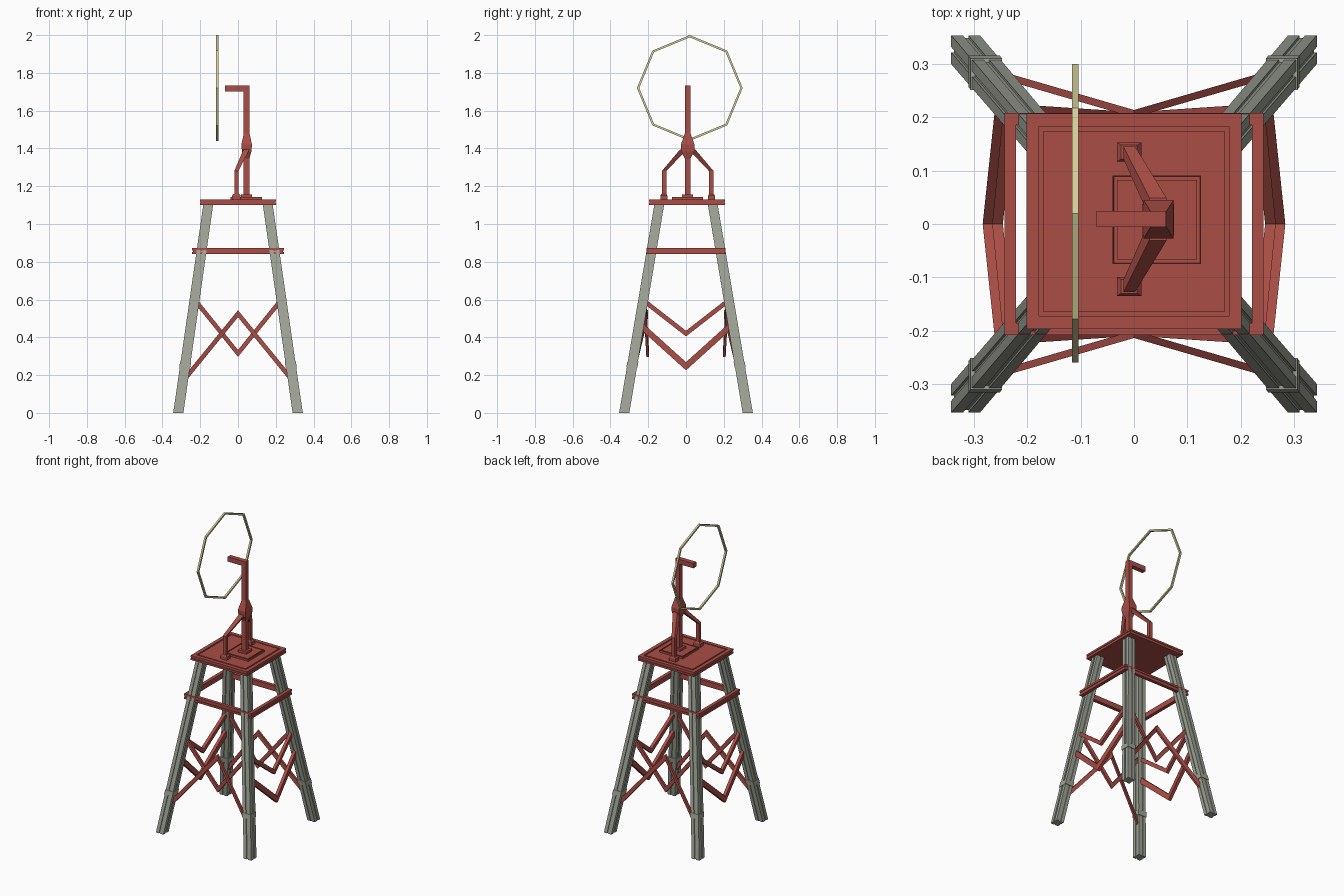
import bpy, bmesh, math

if "Cube" in bpy.data.objects:
    bpy.data.objects.remove(bpy.data.objects["Cube"])


def material(name, rgb):
    m = bpy.data.materials.new(name)
    m.diffuse_color = (*rgb, 1)
    m.use_nodes = True
    m.node_tree.nodes["Principled BSDF"].inputs["Base Color"].default_value = m.diffuse_color
    return m


RED = material("red_paint", (0.40, 0.075, 0.06))
GREY = material("weathered_wood", (0.35, 0.37, 0.31))
BRASS = material("pale_brass", (0.65, 0.62, 0.32))


def loft(name, rings, mat, closed=False):
    """Skin a list of equal-length point rings, capped unless closed."""
    bm = bmesh.new()
    vs = [[bm.verts.new(p) for p in r] for r in rings]
    n, k = len(rings[0]), len(rings)
    for i in range(k if closed else k - 1):
        a, b = vs[i], vs[(i + 1) % k]
        for j in range(n):
            bm.faces.new((a[j], a[(j + 1) % n], b[(j + 1) % n], b[j]))
    if not closed:
        bm.faces.new(vs[0])
        bm.faces.new(vs[-1])
    bmesh.ops.recalc_face_normals(bm, faces=bm.faces)
    me = bpy.data.meshes.new(name)
    bm.to_mesh(me)
    bm.free()
    me.materials.append(mat)
    ob = bpy.data.objects.new(name, me)
    bpy.context.collection.objects.link(ob)
    return ob


def square(x, y, z, hx, hy=None):
    hy = hx if hy is None else hy
    return [(x + a * hx, y + b * hy, z) for a, b in ((-1, -1), (1, -1), (1, 1), (-1, 1))]


def stack(name, x, y, levels, mat=RED):
    """Square rings (z, half size) stacked into one solid."""
    return loft(name, [square(x, y, z, h) for z, h in levels], mat)


# Legs: leaning square posts with a groove down every face
def leg_centre(z):
    t = z / 1.1
    return 0.316 - 0.158 * t, 0.327 - 0.185 * t


def grooved(h, g=0.005, d=0.005):
    side = [(-h, -h), (-g, -h), (-g, -h + d), (g, -h + d), (g, -h)]
    pts = []
    for q in range(4):
        c, s = round(math.cos(q * math.pi / 2)), round(math.sin(q * math.pi / 2))
        pts += [(c * x - s * y, s * x + c * y) for x, y in side]
    return pts


for sx, lr in ((-1, "left"), (1, "right")):
    for sy, fb in ((-1, "front"), (1, "back")):
        def leg_ring(z, h):
            cx, cy = leg_centre(z)
            return [(sx * cx + a, sy * cy + b, z) for a, b in grooved(h)]
        loft(f"{fb}_{lr}_leg", [leg_ring(0, 0.027), leg_ring(1.103, 0.026)], GREY)
        # Band around the lower leg
        rings = []
        for z in (0.24, 0.272):
            cx, cy = leg_centre(z)
            rings.append(square(sx * cx, sy * cy, z, 0.0295))
        loft(f"{fb}_{lr}_leg_band", rings, GREY)


# Bent braces: three-point bars with vertical mitred sections
def brace(name, pts, height, depth, along_x):
    rings = []
    for x, y, z in pts:
        dx, dy = (0, depth / 2) if along_x else (depth / 2, 0)
        rings.append([(x + a * dx, y + a * dy, z + b * height / 2)
                      for a, b in ((-1, -1), (1, -1), (1, 1), (-1, 1))])
    loft(name, rings, RED)


for s, fb in ((-1, "front"), (1, "back")):
    brace(f"{fb}_rising_brace",
          [(-0.265, s * 0.284, 0.20), (0, s * 0.207, 0.525), (0.265, s * 0.284, 0.20)], 0.037, 0.014, True)
    brace(f"{fb}_falling_brace",
          [(-0.21, s * 0.217, 0.575), (0, s * 0.203, 0.315), (0.21, s * 0.217, 0.575)], 0.037, 0.014, True)
for s, lr in ((-1, "left"), (1, "right")):
    brace(f"{lr}_upper_brace",
          [(s * 0.236, -0.206, 0.58), (s * 0.256, 0, 0.42), (s * 0.236, 0.206, 0.58)], 0.03, 0.02, False)
    brace(f"{lr}_lower_brace",
          [(s * 0.25, -0.225, 0.45), (s * 0.274, 0, 0.247), (s * 0.25, 0.225, 0.45)], 0.043, 0.02, False)

# Belt frame around the legs, with a groove on its outer face
section = [(0.022, 0.84), (0, 0.84), (0, 0.853), (0.004, 0.853),
           (0.004, 0.861), (0, 0.861), (0, 0.874), (0.022, 0.874)]
loft("belt_frame", [[(a * (0.243 - i), b * (0.208 - i), z) for i, z in section]
                    for a, b in ((-1, -1), (1, -1), (1, 1), (-1, 1))], RED, closed=True)

# Platform with grooved rim and top
stack("platform", 0, 0.005, [
    (1.10, 0.202), (1.112, 0.202), (1.112, 0.198), (1.118, 0.198), (1.118, 0.202),
    (1.13, 0.202), (1.13, 0.178), (1.126, 0.178), (1.126, 0.17), (1.13, 0.17)])

# Base plate and collar of the post
stack("post_base_plate", 0.043, 0.008, [
    (1.128, 0.083), (1.143, 0.083), (1.143, 0.082), (1.139, 0.081), (1.139, 0.075), (1.143, 0.075)])
stack("post_collar", 0.045, 0.008, [(1.14, 0.03), (1.157, 0.03)])

# Post with its arm bent over at the top
outline = [(0.03, 1.14), (0.06, 1.14), (0.06, 1.733), (-0.07, 1.733), (-0.07, 1.702), (0.03, 1.702)]
loft("post_and_arm", [[(x, y, z) for x, z in outline] for y in (-0.006, 0.024)], RED)

# Knuckle where the struts join the post
loft("post_knuckle", [square(0.046, 0.009, z, hx, hy) for z, hx, hy in
                      ((1.345, 0.014, 0.014), (1.385, 0.025, 0.035), (1.42, 0.028, 0.036),
                       (1.48, 0.015, 0.015))], RED)

# Side struts with feet
for s, fb in ((-1, "front"), (1, "back")):
    path = [(-0.009, 0.125, 1.13, 0.012), (-0.009, 0.125, 1.28, 0.012), (0.045, 0.022, 1.395, 0.018)]
    loft(f"{fb}_strut", [square(x, 0.009 + s * y, z, h * 0.9, h) for x, y, z, h in path], RED)
    loft(f"{fb}_strut_foot", [square(-0.009, 0.009 + s * 0.126, z, hx, hy) for z, hx, hy in
                              ((1.128, 0.023, 0.018), (1.15, 0.023, 0.018), (1.16, 0.015, 0.013))], RED)

# Eight-sided hoop
hoop = []
for i in range(8):
    a = i * math.pi / 4
    hoop.append([(-0.11 + u * 0.006, 0.02 + (0.274 + v * 0.006) * math.sin(a),
                  1.72 + (0.274 + v * 0.006) * math.cos(a))
                 for u, v in ((-1, -1), (1, -1), (1, 1), (-1, 1))])
loft("hoop", hoop, BRASS, closed=True)
